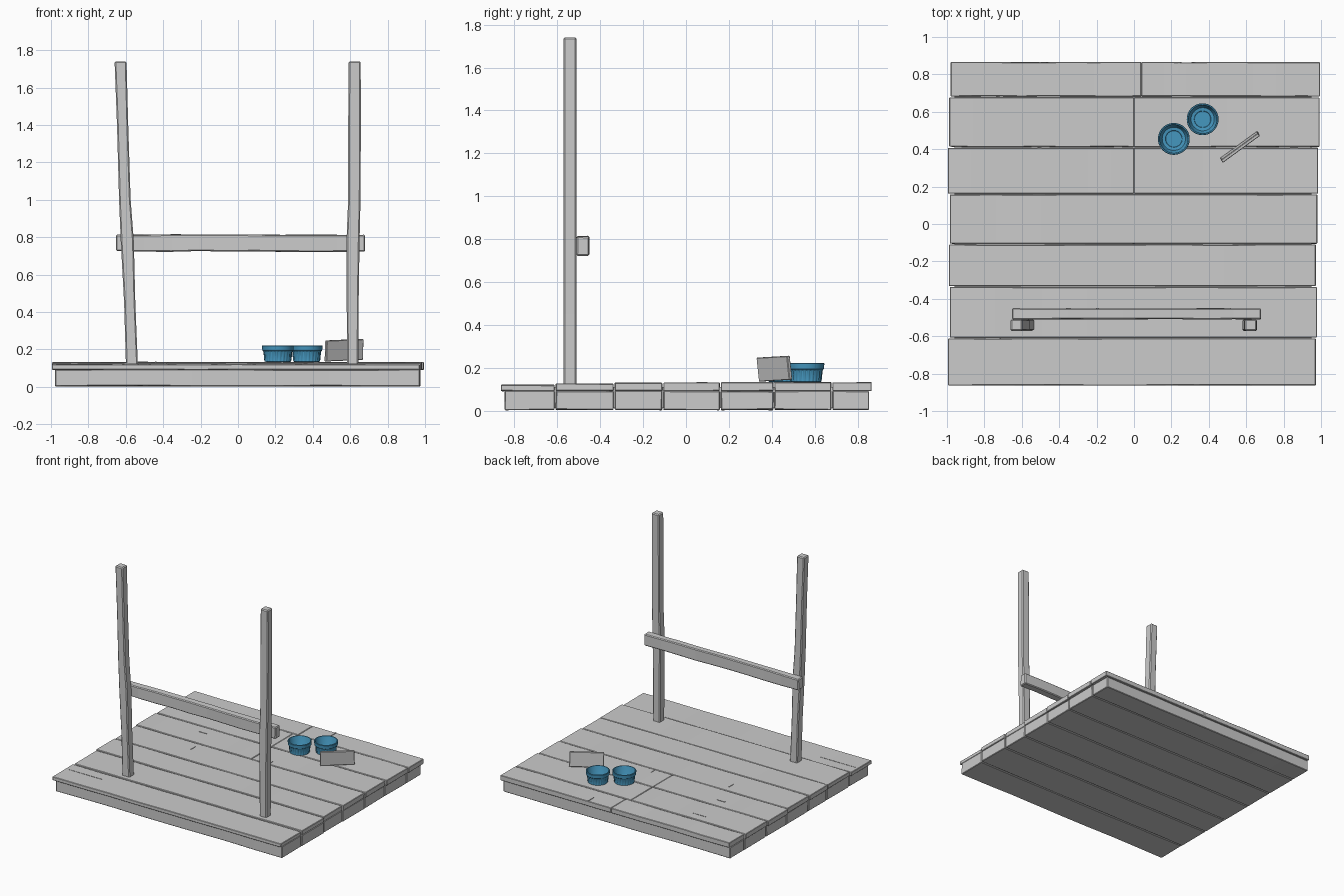
import bpy, bmesh, math, random
from mathutils import Vector, Matrix

random.seed(4)
cube = bpy.data.objects.get("Cube")
if cube:
    bpy.data.objects.remove(cube, do_unlink=True)


def material(name, color):
    m = bpy.data.materials.new(name)
    m.use_nodes = True
    m.diffuse_color = (*color, 1)
    m.node_tree.nodes["Principled BSDF"].inputs["Base Color"].default_value = (*color, 1)
    return m


wood = material("pale grey wood", (0.6, 0.6, 0.6))
blue = material("blue glaze", (0.06, 0.31, 0.52))


def finish(name, bm, mat, bevel=0.0):
    bmesh.ops.recalc_face_normals(bm, faces=bm.faces)
    me = bpy.data.meshes.new(name)
    bm.to_mesh(me)
    bm.free()
    me.materials.append(mat)
    ob = bpy.data.objects.new(name, me)
    bpy.context.collection.objects.link(ob)
    if bevel:
        mod = ob.modifiers.new("worn edges", "BEVEL")
        mod.width = bevel
        mod.segments = 1
        mod.limit_method = "ANGLE"
    return ob


def board(name, lo, hi, bevel=0.004, wobble=0.0, cuts=0):
    """Plank between two corners, with optional uneven long edges."""
    lo, hi = Vector(lo), Vector(hi)
    bm = bmesh.new()
    bmesh.ops.create_cube(bm, size=1)
    if cuts:
        edges = [e for e in bm.edges if abs((e.verts[0].co - e.verts[1].co).x) > 0.5]
        bmesh.ops.subdivide_edges(bm, edges=edges, cuts=cuts)
    for v in bm.verts:
        v.co = (lo + hi) / 2 + v.co * (hi - lo)
        v.co.z += random.uniform(-wobble, wobble)
        v.co.y += random.uniform(-wobble, wobble) * 0.6
    return finish(name, bm, wood, bevel)


# Deck: top boards over slightly shorter base boards, with a core behind the gaps
seams = [-0.865, -0.61, -0.335, -0.108, 0.16, 0.41, 0.68, 0.868]
tops = [0.12, 0.126, 0.13, 0.131, 0.132, 0.132, 0.131]
right_ends = [0.972, 0.978, 0.972, 0.98, 0.985, 0.992, 0.995]
left_ends = [-0.995, -0.985, -0.99, -0.985, -0.995, -0.988, -0.98]
joints = {4: 0.0, 5: 0.0, 6: 0.04}
gap = 0.003
for i, (a, b) in enumerate(zip(seams, seams[1:])):
    top, x0, x1 = tops[i], left_ends[i], right_ends[i]
    spans = [(x0, x1)]
    if i in joints:
        spans = [(x0, joints[i] - 0.001), (joints[i] + 0.001, x1)]
    for k, (s, e) in enumerate(spans):
        board(f"deck_board_{i}_{k}", (s, a + gap, 0.092), (e, b - gap, top), 0.003, 0.0015, 7)
    y0 = a + (0.02 if i == 0 else gap)
    y1 = b - (0.015 if i == 6 else gap)
    board(f"base_board_{i}", (-0.978, y0, 0.004), (min(x1, 0.976), y1, 0.092), 0.004, 0.002, 7)
board("deck_core", (-0.96, -0.83, 0.012), (0.95, 0.84, 0.11), 0)

# Narrow raised splinters along cracks in the deck
for x, y, sx, sy in [(-0.54, 0.605, 0.12, 0.006), (-0.53, 0.325, 0.07, 0.006),
                     (-0.82, -0.70, 0.3, 0.006), (0.15, 0.19, 0.006, 0.05),
                     (-0.44, 0.075, 0.006, 0.05), (0.24, 0.83, 0.006, 0.07)]:
    board("deck_splinter", (x - sx / 2, y - sy / 2, 0.11), (x + sx / 2, y + sy / 2,
          0.122 if y < -0.6 else 0.135), 0)


def post(name, centres, heights, widths):
    """Upright made of square sections that drift sideways."""
    bm = bmesh.new()
    rings = []
    for x, z, w in zip(centres, heights, widths):
        rings.append([bm.verts.new((x + dx * w / 2, -0.541 + dy * 0.031, z))
                      for dx, dy in ((-1, -1), (1, -1), (1, 1), (-1, 1))])
    for r, s in zip(rings, rings[1:]):
        for k in range(4):
            bm.faces.new((r[k], r[(k + 1) % 4], s[(k + 1) % 4], s[k]))
    bm.faces.new(rings[0])
    bm.faces.new(rings[-1])
    return finish(name, bm, wood, 0.007)


levels = [0.11, 0.45, 0.78, 1.0, 1.4, 1.74]
post("right_post", [-0.567, -0.579, -0.592, -0.605, -0.617, -0.628], levels,
     [0.064, 0.06, 0.07, 0.062, 0.06, 0.064])
post("left_post", [0.614, 0.613, 0.615, 0.622, 0.623, 0.624], levels,
     [0.06, 0.064, 0.07, 0.066, 0.068, 0.064])
board("cross_beam", (-0.652, -0.51, 0.724), (0.68, -0.451, 0.814), 0.006, 0.003, 8)


def cup(name, x, y):
    """Hollow ribbed dish: a lathe whose lower wall is fluted."""
    # radius, height, rib strength
    profile = [(0.062, 0.132, 0), (0.071, 0.136, 0), (0.073, 0.145, 1), (0.077, 0.185, 1),
               (0.078, 0.19, 0), (0.083, 0.194, 0), (0.085, 0.219, 0), (0.083, 0.222, 0),
               (0.077, 0.222, 0), (0.075, 0.218, 0), (0.068, 0.16, 0), (0.062, 0.151, 0),
               (0.045, 0.149, 0), (0.043, 0.146, 0)]
    n = 96
    bm = bmesh.new()
    rings = []
    for r, z, rib in profile:
        ring = []
        for k in range(n):
            q = r - (0.004 * rib if k % 4 < 2 else 0)
            t = math.tau * k / n
            ring.append(bm.verts.new((x + q * math.cos(t), y + q * math.sin(t), z)))
        rings.append(ring)
    for r, s in zip(rings, rings[1:]):
        for k in range(n):
            bm.faces.new((r[k], r[(k + 1) % n], s[(k + 1) % n], s[k]))
    bm.faces.new(rings[0])
    bm.faces.new(rings[-1])
    ob = finish(name, bm, blue)
    bpy.context.view_layer.objects.active = ob
    ob.select_set(True)
    bpy.ops.object.shade_smooth_by_angle(angle=math.radians(35))
    ob.select_set(False)


cup("dish_front", 0.213, 0.455)
cup("dish_back", 0.367, 0.56)

# Small plaque standing on edge, turned and slightly tilted
plaque = board("plaque", (-0.122, -0.009, -0.056), (0.122, 0.009, 0.056), 0.003)
plaque.matrix_world = (Matrix.Translation((0.567, 0.412, 0.196))
                       @ Matrix.Rotation(math.radians(36), 4, "Z")
                       @ Matrix.Rotation(math.radians(-2), 4, "Y")
                       @ Matrix.Rotation(math.radians(6), 4, "X"))
